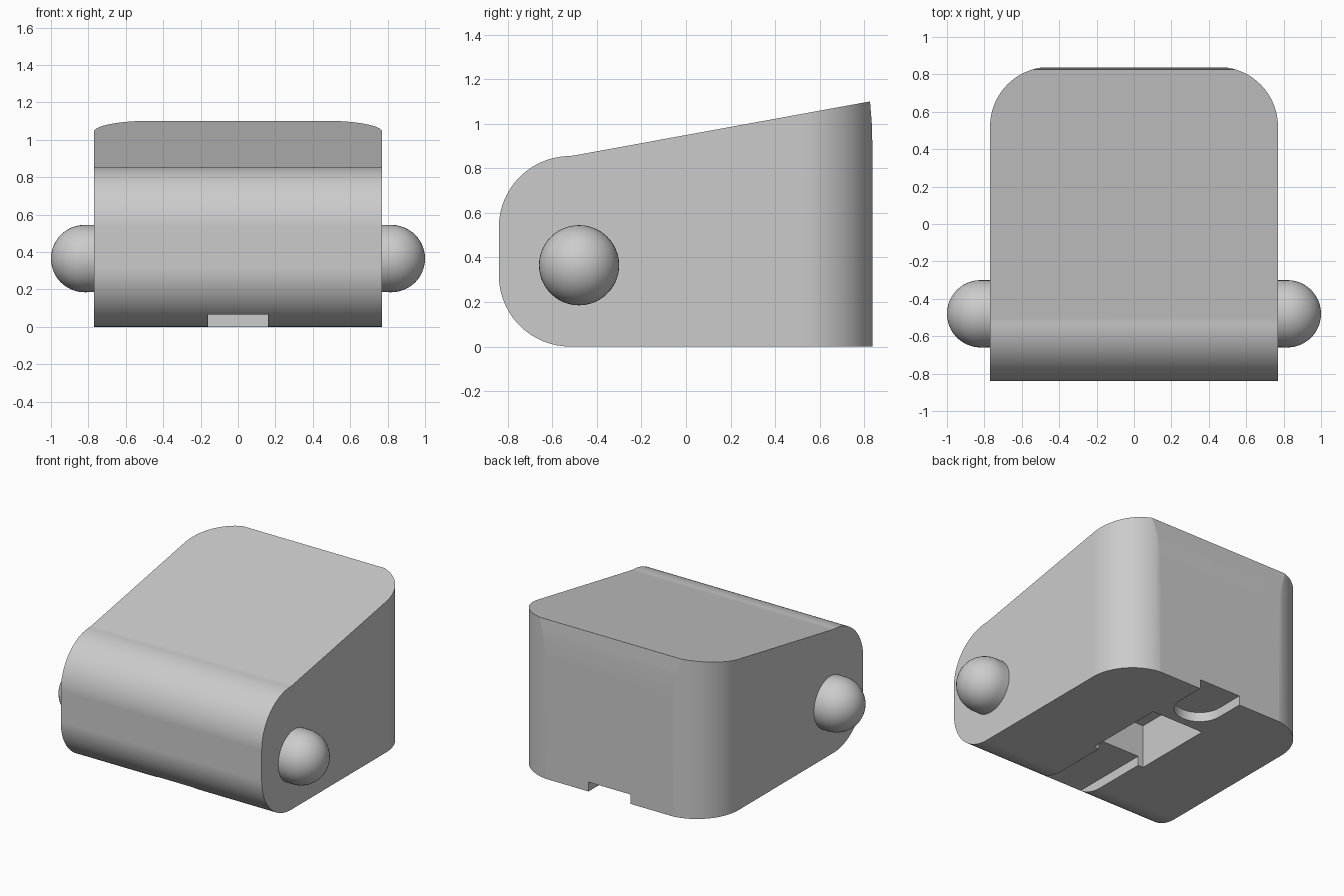
import bpy
import bmesh
from math import cos, sin, radians
from mathutils import Matrix, Vector

cube = bpy.data.objects.get("Cube")
if cube:
    bpy.data.objects.remove(cube, do_unlink=True)

gray = bpy.data.materials.new("plain_gray")
gray.use_nodes = True
gray.diffuse_color = (0.6, 0.6, 0.6, 1)
gray.node_tree.nodes["Principled BSDF"].inputs["Base Color"].default_value = (0.6, 0.6, 0.6, 1)


def make_object(name, bm):
    bmesh.ops.recalc_face_normals(bm, faces=bm.faces)
    mesh = bpy.data.meshes.new(name)
    bm.to_mesh(mesh)
    bm.free()
    mesh.materials.append(gray)
    obj = bpy.data.objects.new(name, mesh)
    bpy.context.collection.objects.link(obj)
    return obj


def arc(cx, cy, r, start, end, steps=24):
    angles = [radians(start + (end - start) * i / steps) for i in range(steps + 1)]
    return [(cx + r * cos(a), cy + r * sin(a)) for a in angles]


def prism(name, points, low, high, axis):
    """Extrude a closed outline along x (points are y, z) or z (points are x, y)."""
    bm = bmesh.new()
    place = (lambda p: (low, *p)) if axis == "x" else (lambda p: (*p, low))
    face = bm.faces.new([bm.verts.new(place(p)) for p in points])
    ext = bmesh.ops.extrude_face_region(bm, geom=[face])
    shift = high - low
    bmesh.ops.translate(bm, vec=Vector((shift, 0, 0) if axis == "x" else (0, 0, shift)),
                        verts=[g for g in ext["geom"] if isinstance(g, bmesh.types.BMVert)])
    return make_object(name, bm)


def activate(obj):
    bpy.ops.object.select_all(action="DESELECT")
    obj.select_set(True)
    bpy.context.view_layer.objects.active = obj


def cut(obj, cutter, operation="DIFFERENCE"):
    mod = obj.modifiers.new("cut", "BOOLEAN")
    mod.object, mod.operation, mod.solver = cutter, operation, "EXACT"
    activate(obj)
    bpy.ops.object.modifier_apply(modifier=mod.name)
    bpy.data.objects.remove(cutter, do_unlink=True)


def rectangle(x, y0, y1):
    return [(-x, y0), (x, y0), (x, y1), (-x, y1)]


# Body: side profile with rounded front and sloping top
side = (arc(-0.52, 0.535, 0.32, 90, 180) + arc(-0.52, 0.32, 0.32, 180, 270)
        + [(0.838, 0), (0.838, 0.85), (0.834, 1.0), (0.826, 1.1), (-0.5, 0.858)])
body = prism("body", side, -0.77, 0.77, "x")

# Round the two back corners in plan
plan = ([(-0.77, -1), (0.77, -1)] + arc(0.45, 0.52, 0.32, 0, 90)
        + arc(-0.45, 0.52, 0.32, 90, 180))
cut(body, prism("plan_cutter", plan, -0.5, 1.5, "z"), "INTERSECT")

# Underside: central pocket, front channel, round-ended back channel
cut(body, prism("pocket_cutter", rectangle(0.2, -0.15, 0.425), -0.2, 0.3, "z"))
cut(body, prism("front_channel_cutter", rectangle(0.16, -1, -0.1), -0.2, 0.065, "z"))
round_end = arc(0, 0.64, 0.16, 180, 360) + [(0.16, 1), (-0.16, 1)]
cut(body, prism("back_channel_cutter", round_end, -0.2, 0.065, "z"))

activate(body)
bpy.ops.object.shade_smooth_by_angle(angle=radians(8))
weighted = body.modifiers.new("even_shading", "WEIGHTED_NORMAL")
weighted.keep_sharp = True

# Round-ended side pegs
for name, direction in (("left_peg", 1), ("right_peg", -1)):
    bm = bmesh.new()
    bmesh.ops.create_uvsphere(bm, u_segments=48, v_segments=24, radius=0.18)
    for v in bm.verts:
        if v.co.z < -0.001:
            v.co.z -= 0.12
    bmesh.ops.rotate(bm, verts=bm.verts, matrix=Matrix.Rotation(radians(90 * direction), 3, "Y"))
    bmesh.ops.translate(bm, verts=bm.verts, vec=Vector((0.82 * direction, -0.48, 0.365)))
    activate(make_object(name, bm))
    bpy.ops.object.shade_smooth_by_angle(angle=radians(30))
